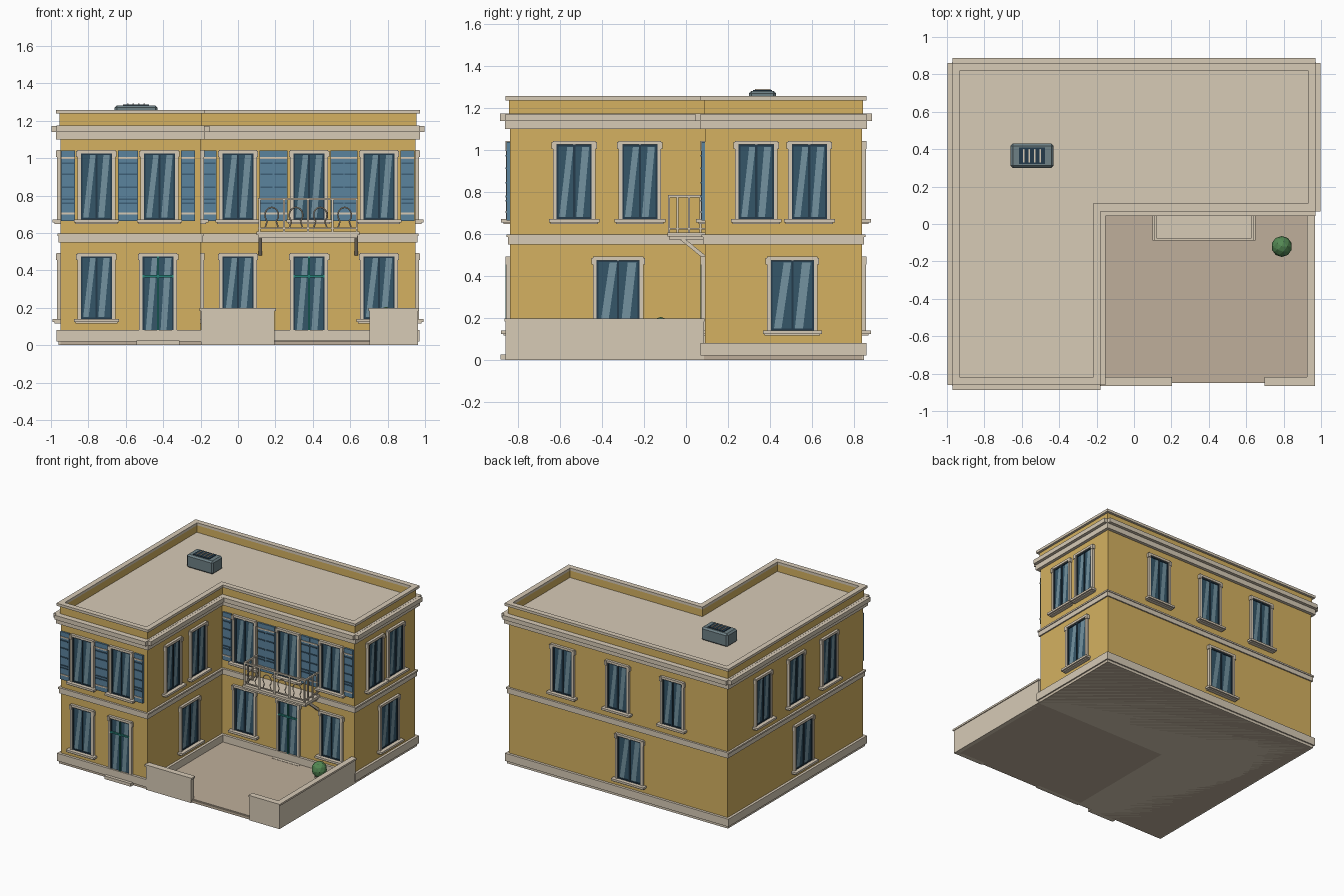
import bpy, bmesh, math
from mathutils import Matrix, Vector

if "Cube" in bpy.data.objects:
    bpy.data.objects.remove(bpy.data.objects["Cube"])


def mat(name, r, g, b):
    m = bpy.data.materials.new(name)
    m.diffuse_color = (r ** 2.2, g ** 2.2, b ** 2.2, 1)
    m.use_nodes = True
    m.node_tree.nodes["Principled BSDF"].inputs["Base Color"].default_value = m.diffuse_color
    return m


WALL = mat("ochre", .83, .69, .38)
TRIM = mat("stone", .84, .79, .71)
COURT = mat("paving", .74, .68, .60)
GLASS = mat("glass", .22, .34, .41)
SHINE = mat("glass_shine", .45, .57, .62)
SASH = mat("sash", .16, .24, .30)
BLUE = mat("shutter_blue", .36, .51, .61)
SLAT = mat("slat_blue", .25, .37, .46)
TEAL = mat("teal", .17, .50, .47)
GREY = mat("metal", .43, .50, .52)
GREEN = mat("leaf", .33, .53, .33)
I = Matrix.Identity(4)


def finish(name, bm, m, M=I):
    bmesh.ops.recalc_face_normals(bm, faces=bm.faces[:])
    me = bpy.data.meshes.new(name)
    bm.to_mesh(me)
    bm.free()
    me.materials.append(m)
    ob = bpy.data.objects.new(name, me)
    ob.matrix_world = M
    bpy.context.collection.objects.link(ob)
    return ob


def boxes(name, m, items, M=I):
    """One object from boxes given as (x0, x1, y0, y1, z0, z1)."""
    bm = bmesh.new()
    for x0, x1, y0, y1, z0, z1 in items:
        T = Matrix.Translation(((x0 + x1) / 2, (y0 + y1) / 2, (z0 + z1) / 2))
        S = Matrix.Diagonal((x1 - x0, y1 - y0, z1 - z0, 1))
        bmesh.ops.create_cube(bm, size=1, matrix=T @ S)
    return finish(name, bm, m, M)


def ell(dx, dy):
    """L-shaped footprint pushed outward by dx, dy."""
    a, b, c, d, e = -.95 - dx, -.2 + dx, .95 + dx, -.84 - dy, .84 + dy
    return [(a, d), (b, d), (b, .09 - dy), (c, .09 - dy), (c, e), (a, e)]


def ell_prism(name, m, z0, z1, dx, dy=None):
    bm = bmesh.new()
    pts = ell(dx, dx if dy is None else dy)
    f = bm.faces.new([bm.verts.new((x, y, z0)) for x, y in pts])
    ext = bmesh.ops.extrude_face_region(bm, geom=[f])["geom"]
    for v in ext:
        if isinstance(v, bmesh.types.BMVert):
            v.co.z = z1
    if not any(len(g.verts) == 6 and g.calc_center_median().z < z0 + 1e-5 for g in bm.faces):
        bm.faces.new([v for v in bm.verts if v.co.z < z0 + 1e-6])
    return finish(name, bm, m)


def ell_ring(name, m, z0, z1, outer, inner):
    bm = bmesh.new()
    loops = [[bm.verts.new((x, y, z)) for x, y in ell(d, d)]
             for d, z in ((outer, z0), (outer, z1), (inner, z1), (inner, z0))]
    for k in range(4):
        A, B = loops[k], loops[(k + 1) % 4]
        for i in range(6):
            j = (i + 1) % 6
            bm.faces.new((A[i], A[j], B[j], B[i]))
    return finish(name, bm, m)


# main masses, bands, cornice and parapet
boxes("foundation", COURT, [(-.95, .96, -.85, .84, 0, .02)])
ell_prism("walls", WALL, .015, 1.17, 0)
ell_prism("plinth", TRIM, .02, .08, .02)
ell_prism("plinth_foot", TRIM, 0, .02, .01)
ell_prism("belt_course", TRIM, .55, .585, .01)
ell_prism("belt_cap", TRIM, .585, .597, .016)
ell_prism("cornice_lower", TRIM, 1.10, 1.14, .024)
ell_prism("cornice_sides", TRIM, 1.14, 1.173, .048, .022)
ell_prism("cornice_fronts", TRIM, 1.14, 1.174, .02, .048)
ell_prism("roof_deck", TRIM, 1.16, 1.18, -.005)
ell_ring("parapet", WALL, 1.165, 1.24, .004, -.015)
ell_ring("parapet_cap", TRIM, 1.238, 1.258, .022, -.02)


def place(x, y, deg):
    return Matrix.Translation((x, y, 0)) @ Matrix.Rotation(math.radians(deg), 4, "Z")


def glazing(M, w, z0, z1, bar, bar_mat):
    h = w / 2
    boxes("glass_pane", GLASS, [(-h, h, -.006, 0, z0, z1)], M)
    boxes("window_sash", SASH, [(-h, -h + .009, -.012, 0, z0, z1), (h - .009, h, -.012, 0, z0, z1),
                                (-h, h, -.012, 0, z1 - .009, z1), (-h, h, -.012, 0, z0, z0 + .009)], M)
    boxes("window_mullion", bar_mat, bar, M)
    bm = bmesh.new()
    for s, (a, b, c, d) in ((-h, (.15, .5, .95, .6)), (0, (.12, .5, .85, .45))):
        zs = (z0 + .01, z0 + .01, z1 - .01, z1 - .01)
        bm.faces.new([bm.verts.new((s + t * h, -.008, z)) for t, z in zip((a, b, c, d), zs)])
    finish("glass_reflection", bm, SHINE, M)


def frame(M, w, z0, z1, sill=True):
    h, f = w / 2, .018
    parts = [(-h - f, h + f, -.02, 0, z1, z1 + f)]
    for s in (-1, 1):
        for a, b, d, lo, hi in ((h, h + f, .018, z0, z1), (h + .006, h + f + .007, .022, z1 - .02, z1 + .012)):
            parts.append((min(s * a, s * b), max(s * a, s * b), -d, 0, lo, hi))
    if sill:
        parts.append((-h - .038, h + .038, -.042, 0, z0 - .016, z0))
        parts.append((-h - .03, h + .03, -.03, 0, z0 - .024, z0 - .016))
    boxes("window_frame", TRIM, parts, M)


def window(x, y, deg, w, z0, z1):
    M = place(x, y, deg)
    frame(M, w, z0, z1)
    glazing(M, w, z0, z1, [(-.005, .005, -.013, 0, z0, z1)], SASH)


def door(x, y):
    M, w, z1 = place(x, y, 0), .166, .475
    frame(M, w, .02, z1, sill=False)
    glazing(M, w, .02, z1, [(-.005, .005, -.02, 0, .02, z1), (-.083, .083, -.018, 0, .362, .374)], TEAL)
    boxes("door_step", TRIM, [(-.115, .115, -.045, 0, .002, .026)], M)


def shutters(x, y):
    M = place(x, y, 0)
    for a, b, d in ((-.19, -.115, .013), (.115, .19, .015)):
        boxes("shutter", BLUE, [(a, b, -d, 0, .665, 1.04)], M)
        boxes("shutter_slats", SLAT, [(a + .006, b - .006, -d - .007, -d, z, z + .008)
                                      for z in (.755, .775, .84, .91, .97)], M)
        boxes("shutter_straps", TRIM, [(a, b, -d - .005, -d, z, z + .01) for z in (.70, .995)], M)


LOW, UP = (.14, .475), (.672, 1.026)

# front-facing openings of both wings
for x, y in ((-.757, -.84), (-.42, -.84), (0, .09), (.38, .09), (.754, .09)):
    window(x, y, 0, .166, *UP)
    shutters(x, y)
for x, y in ((-.757, -.84), (0, .09), (.754, .09)):
    window(x, y, 0, .166, *LOW)
for x, y in ((-.427, -.84), (.38, .09)):
    door(x, y)

# right-facing, back and left openings
for x, y in ((-.2, -.533), (-.2, -.22), (.95, .335), (.95, .588)):
    window(x, y, 90, .167, *UP)
for x, y in ((-.2, -.324), (.95, .507)):
    window(x, y, 90, .205, *LOW)
for x in (.477, 0, -.477):
    window(x, .84, 180, .167, *UP)
window(-.105, .84, 180, .205, *LOW)
for y in (.41, 0, -.41):
    window(-.95, y, -90, .167, *UP)
window(-.95, -.09, -90, .205, *LOW)

# balcony slab, railing and scroll ornaments
boxes("balcony_slab", TRIM, [(.10, .65, -.088, .09, .588, .608), (.11, .64, -.08, .09, .573, .588)])
xs = [.115 + i * .13 for i in range(5)]
rail = [(.108, .642, -.087, -.075, .775, .787), (.108, .642, -.085, -.077, .622, .630)]
rail += [(x - .005, x + .005, -.086, -.076, .605, .78) for x in xs]
for x in (.115, .635):
    rail += [(x - .006, x + .006, -.085, .09, .775, .787), (x - .004, x + .004, -.085, .09, .622, .630)]
    rail += [(x - .005, x + .005, y - .005, y + .005, .605, .78) for y in (-.04, .015, .07)]
boxes("balcony_railing", TRIM, rail)
for i in range(4):
    cu = bpy.data.curves.new("railing_scroll", "CURVE")
    cu.dimensions, cu.bevel_depth, cu.bevel_resolution = "3D", .004, 0
    sp = cu.splines.new("POLY")
    sp.points.add(16)
    for k, p in enumerate(sp.points):
        t = math.radians(-50 + 280 * k / 16)
        p.co = (.18 + i * .13 + .036 * math.cos(t), -.081, .695 + .042 * math.sin(t), 1)
    for s in (-1, 1):
        foot = cu.splines.new("POLY")
        foot.points.add(1)
        foot.points[0].co = (.18 + i * .13 + s * .024, -.081, .663, 1)
        foot.points[1].co = (.18 + i * .13 + s * .036, -.081, .626, 1)
    cu.materials.append(TRIM)
    bpy.context.collection.objects.link(bpy.data.objects.new("railing_scroll", cu))

# diagonal balcony brackets
for x in (.118, .632):
    a, b = Vector((x, -.02, .578)), Vector((x, .092, .487))
    M = Matrix.Translation((a + b) / 2) @ (b - a).to_track_quat("Z", "Y").to_matrix().to_4x4()
    n = (b - a).length / 2
    boxes("balcony_bracket", TRIM, [(-.009, .009, -.009, .009, -n, n)], M)

# courtyard paving and garden walls with copings
boxes("courtyard_floor", COURT, [(-.19, .94, -.84, .08, .01, .024)])
boxes("courtyard_walls", TRIM, [(-.197, .195, -.86, -.825, 0, .186), (.703, .962, -.86, -.825, 0, .186),
                                (.93, .962, -.83, .085, 0, .186)])
boxes("wall_copings", TRIM, [(-.205, .202, -.866, -.819, .184, .198), (.697, .968, -.866, -.819, .184, .198),
                             (.924, .968, -.82, .088, .184, .198)])

# rooftop air unit with grille
unit = boxes("roof_unit", GREY, [(-.66, -.43, .30, .43, 1.178, 1.282)])
bev = unit.modifiers.new("bevel", "BEVEL")
bev.width, bev.segments = .012, 1
boxes("unit_grille", SASH, [(-.615, -.475, .32, .41, 1.27, 1.287)])
boxes("grille_bars", TRIM, [(x - .004, x + .004, .328, .402, 1.28, 1.292) for x in (-.59, -.56, -.53, -.50)])

# faceted shrub in a pot
bm = bmesh.new()
bmesh.ops.create_icosphere(bm, subdivisions=2, radius=.056,
                           matrix=Matrix.Translation((.79, -.12, .142)) @ Matrix.Diagonal((1, 1, 1.12, 1)))
finish("shrub", bm, GREEN)
bm = bmesh.new()
bmesh.ops.create_cone(bm, cap_ends=True, segments=8, radius1=.026, radius2=.036, depth=.08,
                      matrix=Matrix.Translation((.79, -.12, .062)))
finish("shrub_pot", bm, COURT)
